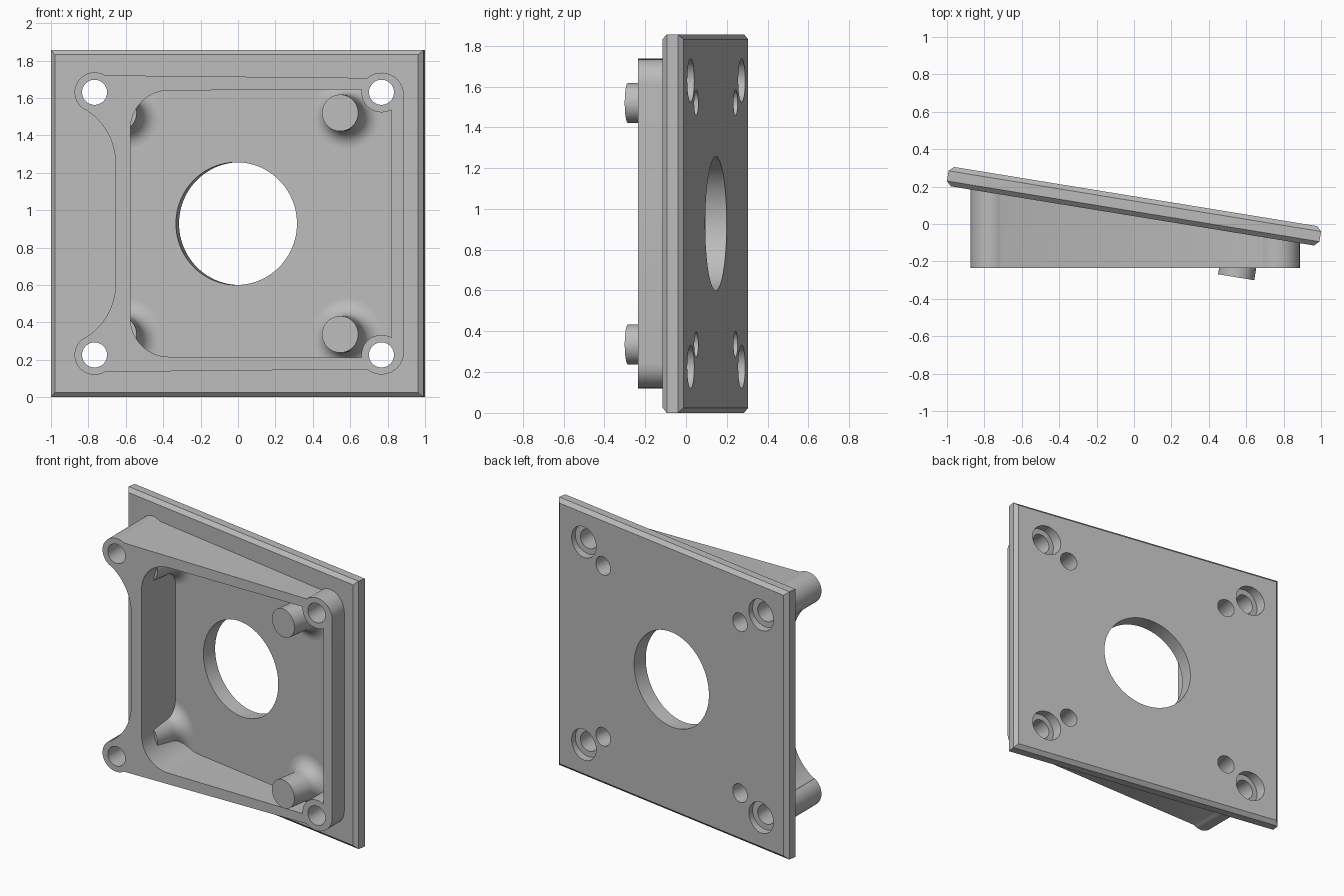
import bpy, bmesh
from math import radians, sin, cos, tan, pi
from mathutils import Matrix, Vector

MID = 0.928              # mid height
TILT = radians(9.25)     # plate angle
PLATE_Y = 0.095
THICK = 0.105
PLATE = Matrix.Translation((0, PLATE_Y, MID)) @ Matrix.Rotation(-TILT, 4, 'Z')

if "Cube" in bpy.data.objects:
    bpy.data.objects.remove(bpy.data.objects["Cube"], do_unlink=True)

grey = bpy.data.materials.new("light_grey")
grey.use_nodes = True
grey.diffuse_color = (0.5, 0.5, 0.5, 1)
grey.node_tree.nodes["Principled BSDF"].inputs["Base Color"].default_value = (0.5, 0.5, 0.5, 1)


def finish(name, bm):
    bmesh.ops.recalc_face_normals(bm, faces=bm.faces)
    mesh = bpy.data.meshes.new(name)
    bm.to_mesh(mesh)
    bm.free()
    mesh.materials.append(grey)
    ob = bpy.data.objects.new(name, mesh)
    bpy.context.collection.objects.link(ob)
    return ob


def arc(cx, cz, r, a0, a1, n=12):
    angles = [radians(a0 + (a1 - a0) * i / n) for i in range(n + 1)]
    return [(cx + r * cos(a), cz + r * sin(a)) for a in angles]


def mirrored(half):
    """Close an upper half outline with its reflection about mid height."""
    return half + [(x, 2 * MID - z) for x, z in reversed(half)]


def prism(name, outline, front, back):
    """Extrude an x-z outline from y = front to y = back(x)."""
    bm = bmesh.new()
    a = [bm.verts.new((x, front, z)) for x, z in outline]
    b = [bm.verts.new((x, back(x), z)) for x, z in outline]
    bm.faces.new(a)
    bm.faces.new(b[::-1])
    for i in range(len(a)):
        j = (i + 1) % len(a)
        bm.faces.new((a[i], b[i], b[j], a[j]))
    return finish(name, bm)


def lathe(name, profile, matrix, n=64):
    """Revolve (radius, forward distance) points about the local -y axis."""
    bm = bmesh.new()
    rings = [[bm.verts.new(matrix @ Vector((r * cos(2 * pi * i / n), -h, r * sin(2 * pi * i / n))))
              for i in range(n)] for r, h in profile]
    for a, b in zip(rings, rings[1:]):
        for i in range(n):
            j = (i + 1) % n
            bm.faces.new((a[i], a[j], b[j], b[i]))
    bm.faces.new(rings[0])
    bm.faces.new(rings[-1])
    return finish(name, bm)


def boolean(ob, tool, operation='DIFFERENCE'):
    mod = ob.modifiers.new("cut", 'BOOLEAN')
    mod.operation = operation
    mod.solver = 'EXACT'
    mod.object = tool
    bpy.context.view_layer.objects.active = ob
    bpy.ops.object.modifier_apply(modifier=mod.name)


def plate_middle(x):
    return PLATE_Y - x * tan(TILT)


# Tilted plate with chamfered front and back rims
bm = bmesh.new()
bmesh.ops.create_cube(bm, size=1)
bmesh.ops.scale(bm, vec=(2.018, THICK, 2 * MID), verts=bm.verts)
rims = [e for e in bm.edges if abs(e.verts[0].co.y - e.verts[1].co.y) < 0.01]
bmesh.ops.bevel(bm, geom=rims, offset=0.025, segments=1, affect='EDGES')
bm.transform(PLATE)
plate = finish("tilted_plate", bm)

# Wedge frame: bosses at the corners, concave side on the deep end
outer = mirrored(arc(0.767, 1.615, 0.12, 0, 130)
                 + arc(-0.767, 1.63, 0.107, 58, 239, 24)
                 + arc(-0.992, 1.25, 0.337, 59, 0, 16))
inner = mirrored(arc(0.767, 1.63, 0.107, 300, 180, 16) + [(0.66, 1.645)]
                 + arc(-0.37, 1.435, 0.205, 90, 180, 16))
frame = prism("wedge_frame", outer, -0.235, plate_middle)
pocket = prism("pocket_cutter", inner, -0.5, lambda x: 0.5)
boolean(frame, pocket)

# Four pegs, square to the plate, flared at the base
envelope = prism("envelope_cutter", outer, -0.5, lambda x: 0.5)
R, FILLET = 0.098, 0.09
surface = THICK / 2
flare = arc(R + FILLET, surface + FILLET, FILLET, 270, 180, 10)
peg_profile = [(R + FILLET, 0.01)] + flare + [(R, 0.287)]
pegs, cutters = [], [pocket, envelope]
holes = []
for side, sx in (("left", 1), ("right", -1)):
    for level, sz in (("upper", 1), ("lower", -1)):
        at = PLATE @ Matrix.Translation((sx * 0.6, 0, sz * 0.592))
        peg = lathe(f"{side}_{level}_peg", peg_profile, at)
        boolean(peg, envelope, 'INTERSECT')
        pegs.append(peg)
        # Blind hole behind each peg
        holes.append(lathe("peg_hole_cutter", [(0.063, -0.2), (0.063, 0.2)], at, 48))
        # Corner screw hole with a counterbore in the back
        x = sx * 0.767
        at = Matrix.Translation((x, plate_middle(x), MID + sz * 0.702))
        holes.append(lathe("screw_cutter", [(0.106, -0.3), (0.106, 0.005),
                                            (0.067, 0.005), (0.067, 0.7)], at, 48))

# Round window through the plate
window = lathe("window_cutter", [(0.328, -0.3), (0.328, 0.3)], PLATE, 96)
boolean(plate, window)

parts = [plate, frame] + pegs
for part in parts:
    for hole in holes:
        boolean(part, hole)

for ob in cutters + holes + [window]:
    bpy.data.objects.remove(ob, do_unlink=True)

bpy.ops.object.select_all(action='DESELECT')
for part in parts:
    part.select_set(True)
bpy.context.view_layer.objects.active = plate
bpy.ops.object.shade_smooth_by_angle(angle=radians(30))
